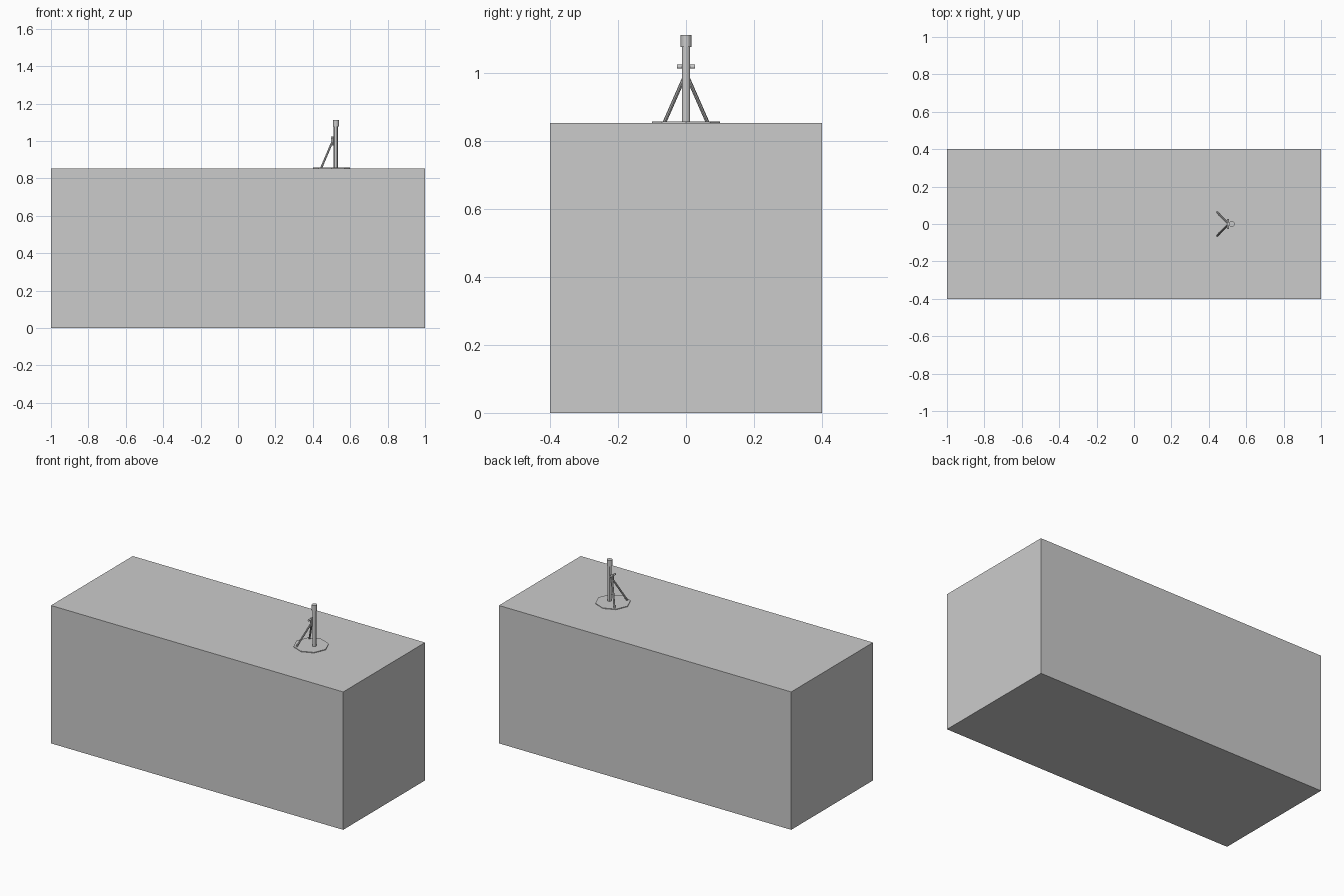
import bpy
from mathutils import Vector

if "Cube" in bpy.data.objects:
    bpy.data.objects.remove(bpy.data.objects["Cube"])


def rod(name, a, b, r, sides=12, smooth=True):
    """Cylinder running from point a to point b."""
    a, b = Vector(a), Vector(b)
    d = b - a
    bpy.ops.mesh.primitive_cylinder_add(
        vertices=sides, radius=r, depth=d.length, location=(a + b) / 2,
        rotation=d.to_track_quat('Z', 'Y').to_euler())
    ob = bpy.context.object
    ob.name = name
    if smooth:
        bpy.ops.object.shade_smooth_by_angle()
    return ob


def box(name, lo, hi):
    """Axis-aligned box between two corners."""
    lo, hi = Vector(lo), Vector(hi)
    bpy.ops.mesh.primitive_cube_add(size=1, location=(lo + hi) / 2)
    ob = bpy.context.object
    ob.name = name
    ob.scale = hi - lo
    bpy.ops.object.transform_apply(location=False, rotation=False, scale=True)
    return ob


TOP = 0.853

# Large block
box("block", (-1, -0.4, 0), (1, 0.4, TOP))

# Thin octagonal base plate
rod("base_plate", (0.5, 0, TOP - 0.001), (0.5, 0, TOP + 0.004), 0.1, 8, False)

# Upright tube with wider muzzle collar
rod("tube", (0.523, 0, 0.858), (0.523, 0, 1.08), 0.0115)
rod("collar", (0.523, 0, 1.077), (0.523, 0, 1.113), 0.0158)

# Bracket behind the tube and its cross bar
rod("bracket", (0.504, 0, 0.975), (0.504, 0, 1.025), 0.008)
rod("cross_bar", (0.502, -0.027, 1.019), (0.502, 0.027, 1.019), 0.006)

# Two splayed support legs
for side, s in (("left", 1), ("right", -1)):
    rod("leg_" + side, (0.445, s * 0.063, TOP + 0.003), (0.504, s * 0.002, 0.995), 0.0055, 8)
